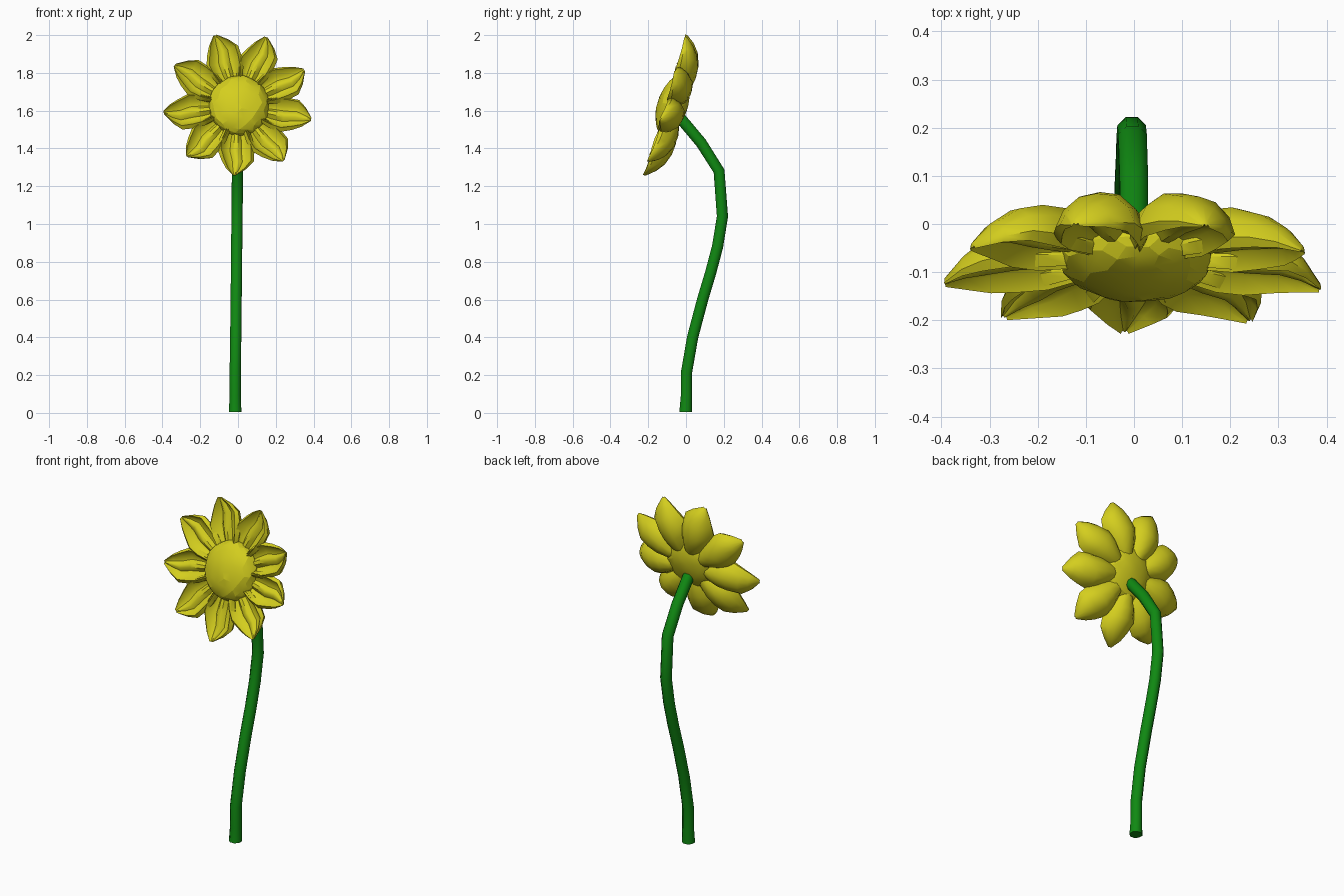
import bpy, bmesh, math, random
from mathutils import Vector, Matrix

if "Cube" in bpy.data.objects:
    bpy.data.objects.remove(bpy.data.objects["Cube"])

random.seed(4)


def material(name, rgb):
    m = bpy.data.materials.new(name)
    m.diffuse_color = (*rgb, 1)
    m.use_nodes = True
    m.node_tree.nodes["Principled BSDF"].inputs["Base Color"].default_value = m.diffuse_color
    return m


YELLOW = material("petal_yellow", (0.66, 0.62, 0.013))
GREEN = material("stem_green", (0.005, 0.25, 0.006))


def finish(name, bm, mat, angle):
    bmesh.ops.recalc_face_normals(bm, faces=bm.faces)
    me = bpy.data.meshes.new(name)
    bm.to_mesh(me)
    bm.free()
    me.materials.append(mat)
    ob = bpy.data.objects.new(name, me)
    bpy.context.collection.objects.link(ob)
    bpy.ops.object.select_all(action='DESELECT')
    ob.select_set(True)
    bpy.context.view_layer.objects.active = ob
    bpy.ops.object.shade_smooth_by_angle(angle=math.radians(angle))
    return ob


def loft(rings):
    bm = bmesh.new()
    loops = [[bm.verts.new(p) for p in r] for r in rings]
    n = len(loops[0])
    for a, b in zip(loops, loops[1:]):
        for i in range(n):
            j = (i + 1) % n
            bm.faces.new((a[i], a[j], b[j], b[i]))
    bm.faces.new(loops[0])
    bm.faces.new(loops[-1])
    return bm


# Stem: eight-sided tube following a bent path, slightly flared at the foot
path = [Vector(p) for p in [(-.015, -.002, .004), (-.015, .002, .09), (-.015, .002, .21), (-.012, .035, .4),
        (-.01, .088, .6), (-.008, .13, .74), (-.007, .167, .88), (-.005, .193, 1.04),
        (-.003, .175, 1.28), (0, .08, 1.43), (0, -.05, 1.585)]]
rings = []
for i, p in enumerate(path):
    d = (path[min(i + 1, len(path) - 1)] - path[max(i - 1, 0)]).normalized()
    if i == 0:
        d = Vector((0, 0, 1))
    side = Vector((1, 0, 0))
    up = d.cross(side).normalized()
    radius = .036 if i == 0 else .032
    ring = []
    for k in range(8):
        a = math.tau * (k + .5) / 8
        ring.append(p + radius * (math.cos(a) * side + math.sin(a) * up))
    rings.append(ring)
finish("stem", loft(rings), GREEN, 60)

# Head frame: local x = sideways, y = up the face, z = out of the face
u = Vector((0, .289, .957))
n = Vector((0, -.957, .289))
HEAD = Matrix.Translation((0, -.11, 1.638)) @ Matrix(((1, u.x, n.x), (0, u.y, n.y), (0, u.z, n.z))).to_4x4()

# Petal cross-section: (across, depth) with a rounded back and folded, hollow front
SECTION = [(-1, .2), (-.82, .62), (-.44, .93), (0, 1), (.44, .93), (.82, .62), (1, .2),
           (.82, 0), (.55, .34), (.3, .4), (.1, .22), (-.12, .22), (-.32, .4), (-.6, .32), (-.82, 0)]
# Stations: radius, half width, front depth, back depth, sideways drift of the tip
STATIONS = [(.07, .038, -.03, -.085, 0), (.13, .064, -.012, -.107, 0), (.19, .089, -.004, -.116, 0),
            (.25, .098, -.004, -.112, 0), (.31, .086, -.005, -.091, 0),
            (.355, .055, -.003, -.058, .006), (.396, .010, .004, -.012, .014)]

# Nine petals around the head
for k in range(9):
    rot = HEAD @ Matrix.Rotation(math.radians(107.5 - 40 * k), 4, 'Z') @ \
        Matrix.Rotation(math.radians(random.uniform(-4, 4)), 4, 'X')
    drift = 1 if k in (0, 1, 2, 8) else -1
    rings = []
    for r, w, f, b, s in STATIONS:
        rings.append([rot @ Vector((r, a * w + (s - .012 * (r > .3)) * drift, f + (b - f) * d))
                      for a, d in SECTION])
    finish("petal_%d" % (k + 1), loft(rings), YELLOW, 45)

# Faceted seed disc
bm = bmesh.new()
bmesh.ops.create_icosphere(bm, subdivisions=3, radius=1,
                           matrix=HEAD @ Matrix.Translation((.005, 0, -.04)) @ Matrix.Diagonal((.16, .165, .08, 1)))
for v in bm.verts:
    v.co += Vector([random.uniform(-.003, .003) for _ in range(3)])
finish("flower_centre", bm, YELLOW, 12)
